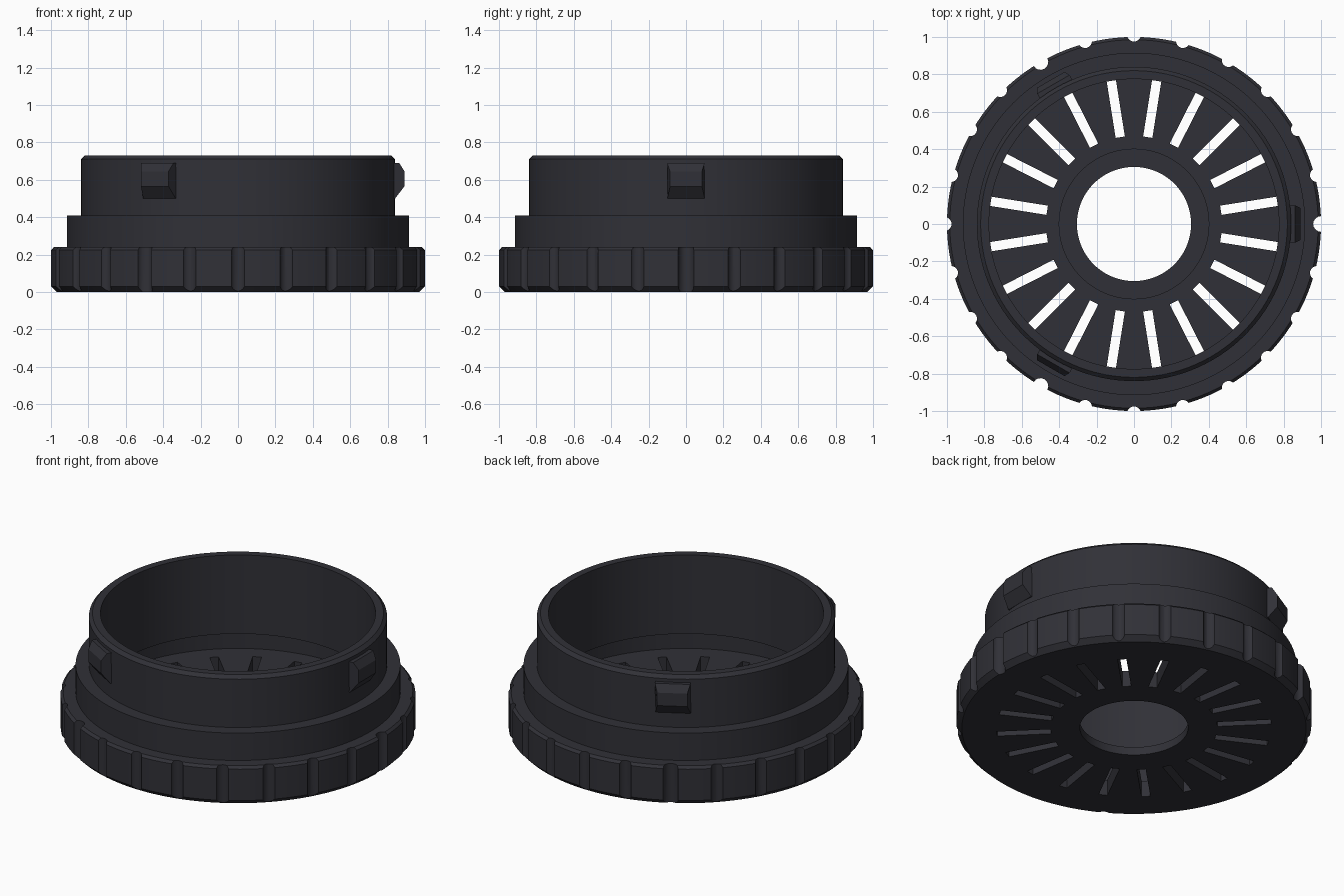
import bpy, bmesh, math
from mathutils import Matrix, Vector

if "Cube" in bpy.data.objects:
    bpy.data.objects.remove(bpy.data.objects["Cube"])

plastic = bpy.data.materials.new("dark_plastic")
plastic.diffuse_color = (0.030, 0.030, 0.038, 1)
plastic.use_nodes = True
plastic.node_tree.nodes["Principled BSDF"].inputs["Base Color"].default_value = plastic.diffuse_color


def finish(bm, name, helper=False):
    bmesh.ops.recalc_face_normals(bm, faces=bm.faces)
    me = bpy.data.meshes.new(name)
    bm.to_mesh(me)
    bm.free()
    me.materials.append(plastic)
    ob = bpy.data.objects.new(name, me)
    bpy.context.collection.objects.link(ob)
    ob.hide_render = helper
    return ob


def lathe(name, profile, segs=120):
    """Revolve a closed (radius, z) profile around z."""
    bm = bmesh.new()
    rings = []
    for i in range(segs):
        a = 2 * math.pi * i / segs
        rings.append([bm.verts.new((r * math.cos(a), r * math.sin(a), z)) for r, z in profile])
    n = len(profile)
    for i in range(segs):
        p, q = rings[i], rings[(i + 1) % segs]
        for j in range(n):
            k = (j + 1) % n
            bm.faces.new((p[j], q[j], q[k], p[k]))
    return finish(bm, name)


def cut(body, cutter):
    mod = body.modifiers.new(cutter.name, 'BOOLEAN')
    mod.operation = 'DIFFERENCE'
    mod.solver = 'EXACT'
    mod.object = cutter
    bpy.context.view_layer.objects.active = body
    bpy.ops.object.modifier_apply(modifier=mod.name)
    bpy.data.objects.remove(cutter)


# Cap body: grip flange, step, upper collar, inner groove, floor and recessed hub
body = lathe("cap_body", [
    (0.305, 0), (0.97, 0), (1.0, 0.03), (1.0, 0.225), (0.985, 0.24),
    (0.915, 0.24), (0.915, 0.41), (0.84, 0.41), (0.84, 0.71), (0.82, 0.73),
    (0.775, 0.73), (0.775, 0.24), (0.88, 0.24), (0.88, 0.10),
    (0.40, 0.10), (0.40, 0.05), (0.305, 0.05)])

# Radial vent slots
bm = bmesh.new()
for i in range(20):
    rot = Matrix.Rotation(math.radians(9 + 18 * i), 4, 'Z')
    bmesh.ops.create_cube(bm, size=1, matrix=rot @ Matrix.Translation((0.6225, 0, 0.02))
                          @ Matrix.Diagonal((0.305, 0.05, 0.24, 1)))
cut(body, finish(bm, "slot_cutter", True))

# Grip notches, three of them deeper
bm = bmesh.new()
for i in range(24):
    deep = i % 8 == 0
    rot = Matrix.Rotation(math.radians(15 * i), 4, 'Z')
    rad = 0.042 if deep else 0.037
    bmesh.ops.create_cone(bm, cap_ends=True, segments=16, radius1=rad, radius2=rad, depth=0.6,
                          matrix=rot @ Matrix.Translation((1.0 if deep else 1.012, 0, 0.1)))
cut(body, finish(bm, "notch_cutter", True))

# Bayonet lugs on the collar
lug_profile = [(0.82, 0.69), (0.862, 0.69), (0.89, 0.645), (0.89, 0.565), (0.84, 0.50), (0.82, 0.50)]
lugs = []
for k in range(3):
    bm = bmesh.new()
    rot = Matrix.Rotation(math.radians(120 * k), 3, 'Z')
    sides = []
    for s in (-1, 1):
        sides.append([bm.verts.new(rot @ Vector((r, s * (0.1 if r < 0.88 else 0.085), z)))
                      for r, z in lug_profile])
    a, b = sides
    bm.faces.new(a)
    bm.faces.new(b[::-1])
    for j in range(len(a)):
        m = (j + 1) % len(a)
        bm.faces.new((a[j], b[j], b[m], a[m]))
    lugs.append(finish(bm, f"lug_{k + 1}"))

# Smooth the round walls, keep creases sharp
bpy.ops.object.select_all(action='DESELECT')
body.select_set(True)
bpy.context.view_layer.objects.active = body
bpy.ops.object.shade_smooth_by_angle(angle=math.radians(25))
